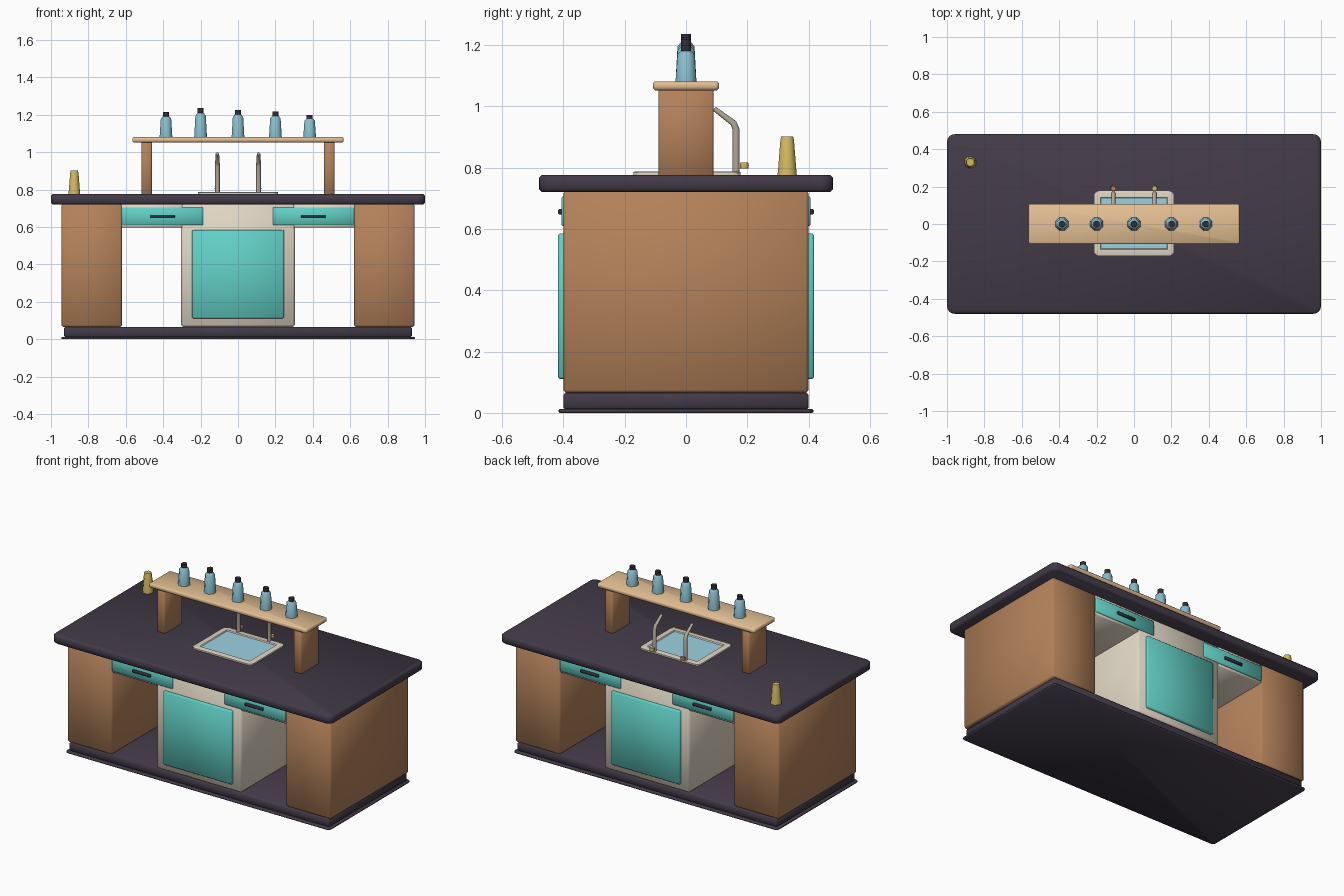
import bpy, bmesh, math
from mathutils import Vector

cube = bpy.data.objects.get("Cube")
if cube:
    bpy.data.objects.remove(cube, do_unlink=True)


def material(name, *srgb):
    rgb = [((c / 255 + 0.055) / 1.055) ** 2.4 for c in srgb]
    m = bpy.data.materials.new(name)
    m.use_nodes = True
    m.diffuse_color = (*rgb, 1)
    m.node_tree.nodes["Principled BSDF"].inputs["Base Color"].default_value = (*rgb, 1)
    return m


DARK = material("dark stone", 66, 58, 72)
BROWN = material("brown wood", 180, 130, 90)
PALE = material("pale wood", 226, 190, 146)
TEAL = material("teal paint", 98, 208, 198)
CREAM = material("cream enamel", 224, 214, 196)
WATER = material("light blue", 156, 210, 224)
GLASS = material("blue glass", 136, 190, 206)
GOLD = material("gold", 212, 186, 96)
METAL = material("warm grey metal", 182, 170, 152)
BLACK = material("black plastic", 50, 46, 58)


def finish(name, bm, mats, angle=50):
    """Turn a bmesh into a named, shaded object."""
    bmesh.ops.recalc_face_normals(bm, faces=bm.faces)
    me = bpy.data.meshes.new(name)
    bm.to_mesh(me)
    bm.free()
    ob = bpy.data.objects.new(name, me)
    bpy.context.collection.objects.link(ob)
    for m in mats:
        me.materials.append(m)
    bpy.ops.object.select_all(action='DESELECT')
    ob.select_set(True)
    bpy.context.view_layer.objects.active = ob
    bpy.ops.object.shade_smooth_by_angle(angle=math.radians(angle))
    return ob


def block(x, y, z, corner=0):
    """Box between (low, high) pairs, with optional rounded upright corners."""
    bm = bmesh.new()
    bmesh.ops.create_cube(bm, size=1)
    for v in bm.verts:
        v.co = Vector([(a + b) / 2 + c * (b - a) for (a, b), c in zip((x, y, z), v.co)])
    if corner:
        upright = [e for e in bm.edges if abs(e.verts[0].co.z - e.verts[1].co.z) > 1e-4]
        bmesh.ops.bevel(bm, geom=upright, offset=corner, segments=4, profile=0.5,
                        affect='EDGES')
    return bm


def box(name, x, y, z, mat, bevel=0.006, corner=0):
    bm = block(x, y, z, corner)
    sharp = [e for e in bm.edges if e.calc_face_angle(0) > 1]
    bmesh.ops.bevel(bm, geom=sharp, offset=bevel, segments=1, affect='EDGES')
    return finish(name, bm, [mat])


def lathe(name, x, y, z, profile, mats, dark_from=None, sides=8):
    """Stack of rings from (radius, height) pairs, capped at both ends."""
    bm = bmesh.new()
    rings = []
    for r, h in profile:
        rings.append([bm.verts.new((x + r * math.cos(a), y + r * math.sin(a), z + h))
                      for a in (math.tau * (i + 0.5) / sides for i in range(sides))])
    for k, (lo, hi) in enumerate(zip(rings, rings[1:])):
        for i in range(sides):
            j = (i + 1) % sides
            f = bm.faces.new((lo[i], lo[j], hi[j], hi[i]))
            f.material_index = int(dark_from is not None and k >= dark_from)
    bm.faces.new(rings[0][::-1])
    bm.faces.new(rings[-1]).material_index = len(mats) - 1
    return finish(name, bm, mats)


def span(centre, half):
    return (centre - half, centre + half)


# Base and countertop
box("base_lip", span(0, 0.945), span(0, 0.415), (0, 0.012), DARK, 0.003, 0.02)
box("plinth", span(0, 0.93), span(0, 0.4), (0.01, 0.066), DARK, 0.008)
box("countertop", span(0, 1), span(0, 0.48), (0.72, 0.776), DARK, 0.01, 0.04)

# Centre cabinet
box("centre_cabinet", span(0, 0.305), span(0, 0.4), (0.065, 0.725), CREAM, 0.012)

for s, side in ((1, "left"), (-1, "right")):
    # Side cabinets and drawer boxes
    box(side + "_cabinet", span(s * 0.782, 0.162), span(0, 0.4), (0.065, 0.725), BROWN, 0.01)
    box(side + "_drawer_box", span(s * 0.46, 0.165), span(0, 0.396), (0.596, 0.725), CREAM)
    # Shelf supports
    box(side + "_shelf_support", span(s * 0.488, 0.028), span(0, 0.09), (0.77, 1.06), BROWN)

# Doors, drawer fronts and handles on both long faces
for d, face in ((-1, "front"), (1, "back")):
    box(face + "_door", span(0, 0.246), span(d * 0.402, 0.016), (0.111, 0.585), TEAL)
    for s, side in ((1, "left"), (-1, "right")):
        x = s * 0.403
        box(f"{face}_{side}_drawer_front", span(x, 0.217), span(d * 0.395, 0.011),
            (0.61, 0.705), TEAL, 0.004)
        box(f"{face}_{side}_handle", span(x, 0.065), span(d * 0.408, 0.009),
            (0.647, 0.665), BLACK, 0.003)

# Shelf
box("shelf", span(0, 0.565), span(0, 0.108), (1.052, 1.081), PALE, 0.007, 0.012)

# Sink: rounded rim with a sunken blue panel
bm = block(span(0, 0.215), (-0.172, 0.178), (0.77, 0.785), 0.03)
top = [f for f in bm.faces if f.normal.z > 0.9]
bmesh.ops.inset_region(bm, faces=top, thickness=0.006, depth=0.002)
bmesh.ops.inset_region(bm, faces=top, thickness=0.03, depth=0)
bmesh.ops.inset_region(bm, faces=top, thickness=0.004, depth=-0.006)
for f in top:
    f.material_index = 1
finish("sink", bm, [CREAM, WATER], 30)

# Taps with bent spouts and knobs
for s, side in ((1, "left"), (-1, "right")):
    x = s * 0.11
    cu = bpy.data.curves.new(side + "_tap", 'CURVE')
    cu.dimensions = '3D'
    cu.bevel_depth = 0.013
    cu.bevel_resolution = 1
    cu.use_fill_caps = True
    path = [(0.163, 0.78, 1), (0.163, 0.925, 1), (0.155, 0.945, 0.95), (0.092, 0.992, 0.7)]
    sp = cu.splines.new('POLY')
    sp.points.add(len(path) - 1)
    for p, (y, z, r) in zip(sp.points, path):
        p.co = (x, y, z, 1)
        p.radius = r
    cu.materials.append(METAL)
    bpy.context.collection.objects.link(bpy.data.objects.new(side + "_tap", cu))
    lathe(side + "_tap_knob", x, 0.19, 0.797, [(0.014, 0), (0.016, 0.01), (0.014, 0.019)],
          [GOLD if s > 0 else BROWN])

# Bottles with caps, each of its own height
for i, (x, h) in enumerate(((-0.385, 0.135), (-0.2, 0.155), (0, 0.146),
                            (0.2, 0.137), (0.383, 0.12))):
    lathe(f"bottle_{i + 1}", x, 0, 1.08,
          [(0.037, 0), (0.036, h * 0.1), (0.03, h * 0.74), (0.02, h * 0.82),
           (0.018, h * 0.83), (0.018, h)], [GLASS, BLACK], dark_from=4)

# Spice mill on the corner of the countertop
lathe("spice_mill", -0.875, 0.33, 0.775,
      [(0.034, 0), (0.032, 0.02), (0.024, 0.115), (0.021, 0.126)], [GOLD])
